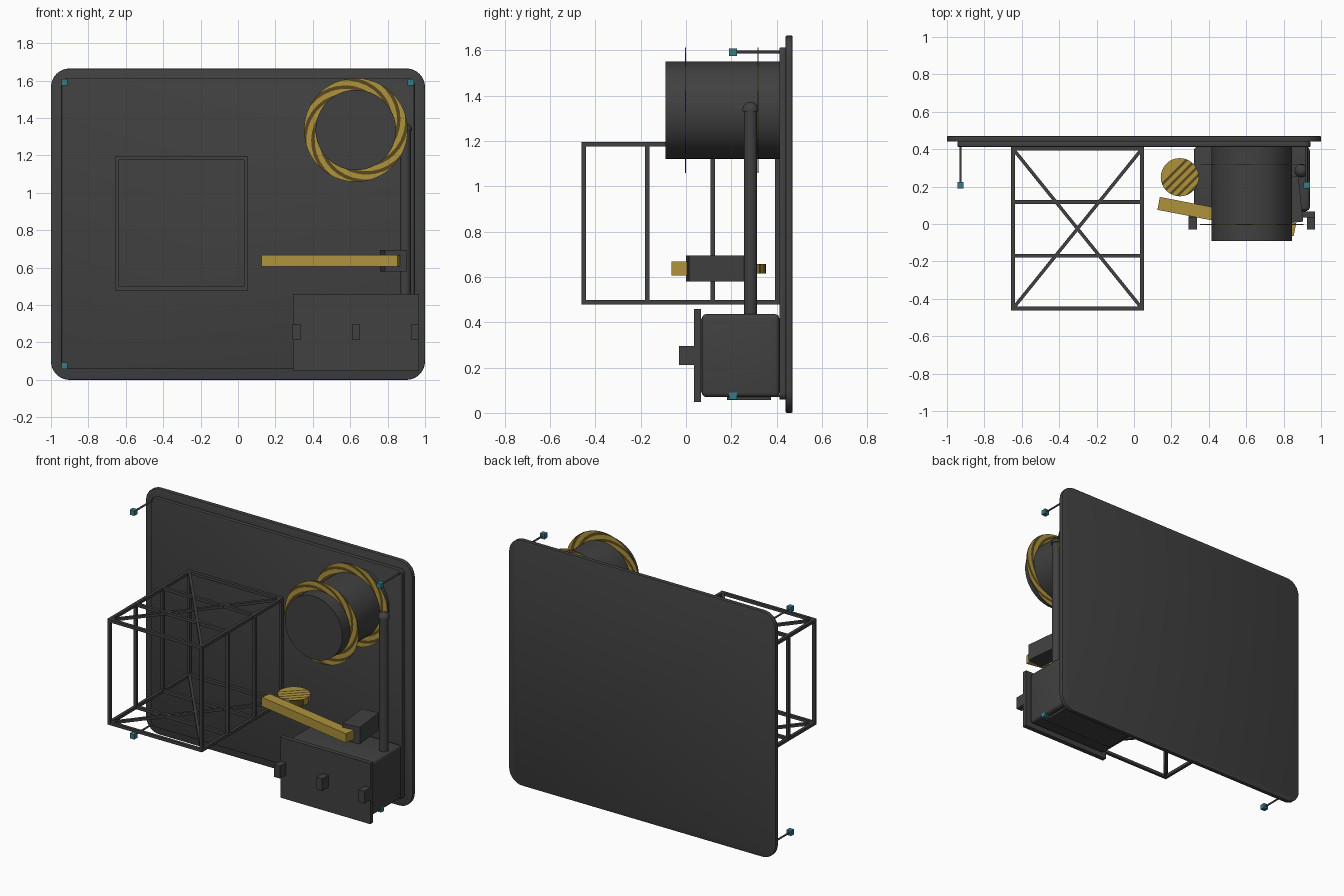
import bpy, bmesh, math
from mathutils import Vector

if "Cube" in bpy.data.objects:
    bpy.data.objects.remove(bpy.data.objects["Cube"])


def material(name, rgb):
    m = bpy.data.materials.new(name)
    m.diffuse_color = (*rgb, 1)
    m.use_nodes = True
    m.node_tree.nodes["Principled BSDF"].inputs["Base Color"].default_value = m.diffuse_color
    return m


CHARCOAL = material("charcoal", (0.052, 0.052, 0.052))
GOLD = material("gold", (0.42, 0.29, 0.045))
BROWN = material("dark_brown", (0.10, 0.066, 0.014))
TEAL = material("teal", (0.035, 0.20, 0.25))


def finish(bm, name, *mats, smooth=False):
    bmesh.ops.recalc_face_normals(bm, faces=bm.faces)
    me = bpy.data.meshes.new(name)
    bm.to_mesh(me)
    bm.free()
    ob = bpy.data.objects.new(name, me)
    bpy.context.collection.objects.link(ob)
    for m in mats:
        me.materials.append(m)
    if smooth:
        bpy.ops.object.select_all(action='DESELECT')
        ob.select_set(True)
        bpy.context.view_layer.objects.active = ob
        bpy.ops.object.shade_smooth_by_angle(angle=math.radians(35))
    return ob


def box(name, lo, hi, mat=CHARCOAL, turn=0, bevel=0):
    """Box from corner to corner, turned about its own vertical axis."""
    lo, hi = Vector(lo), Vector(hi)
    bm = bmesh.new()
    bmesh.ops.create_cube(bm, size=1)
    bmesh.ops.scale(bm, vec=hi - lo, verts=bm.verts)
    if bevel:
        bmesh.ops.bevel(bm, geom=bm.edges[:], offset=bevel, segments=4,
                        profile=0.5, affect='EDGES')
    ob = finish(bm, name, mat, smooth=bevel > 0)
    ob.location = (lo + hi) / 2
    ob.rotation_euler.z = math.radians(turn)
    return ob


def cylinder(name, a, b, r, mat=CHARCOAL, sides=48):
    a, b = Vector(a), Vector(b)
    bm = bmesh.new()
    bmesh.ops.create_cone(bm, cap_ends=True, segments=sides, radius1=r,
                          radius2=r, depth=(b - a).length)
    ob = finish(bm, name, mat, smooth=True)
    ob.location = (a + b) / 2
    ob.rotation_euler = (b - a).to_track_quat('Z', 'Y').to_euler()
    return ob


def rounded_plate(name, x, z0, z1, y0, y1, r, edge):
    bm = bmesh.new()
    pts = []
    for i, (cx, cz) in enumerate([(x - r, z1 - r), (r - x, z1 - r),
                                  (r - x, z0 + r), (x - r, z0 + r)]):
        for k in range(9):
            a = math.pi / 2 * (i + k / 8)
            pts.append((cx + r * math.cos(a), y0, cz + r * math.sin(a)))
    face = bm.faces.new([bm.verts.new(p) for p in pts])
    new = bmesh.ops.extrude_face_region(bm, geom=[face])['geom']
    bmesh.ops.translate(bm, vec=(0, y1 - y0, 0),
                        verts=[v for v in new if isinstance(v, bmesh.types.BMVert)])
    rim = [e for e in bm.edges if abs(e.verts[0].co.y - e.verts[1].co.y) < 1e-5]
    bmesh.ops.bevel(bm, geom=rim, offset=edge, segments=2, profile=0.5, affect='EDGES')
    finish(bm, name, CHARCOAL, smooth=True)


def beam(bm, a, b, w):
    """Square bar between two points."""
    a, b = Vector(a), Vector(b)
    vs = bmesh.ops.create_cube(bm, size=1)['verts']
    bmesh.ops.scale(bm, vec=(w, w, (b - a).length), verts=vs)
    bmesh.ops.rotate(bm, matrix=(b - a).to_track_quat('Z', 'Y').to_matrix(), verts=vs)
    bmesh.ops.translate(bm, vec=(a + b) / 2, verts=vs)


# Back wall: rounded board with a raised inner panel
rounded_plate("back_board", 1.0, 0.0, 1.665, 0.44, 0.47, 0.10, 0.005)
rounded_plate("inner_panel", 0.943, 0.058, 1.612, 0.412, 0.442, 0.03, 0.004)

# Open cage of square bars
bm = bmesh.new()
X0, X1, Y0, Y1, Z0, Z1, W = -0.647, 0.043, -0.452, 0.402, 0.489, 1.185, 0.02
for z in (Z0, Z1):
    for x in (X0, X1):
        beam(bm, (x, Y0 - W / 2, z), (x, Y1 + W / 2, z), W)
    for y in (Y0, -0.17, 0.118, Y1):
        beam(bm, (X0, y, z), (X1, y, z), W)
    beam(bm, (X0, Y0, z), (X1, Y1, z), W * 0.9)
    beam(bm, (X0, Y1, z), (X1, Y0, z), W * 0.9)
for x in (X0, X1):
    for y in (Y0, -0.17, 0.118, Y1):
        beam(bm, (x, y, Z0), (x, y, Z1), W)
finish(bm, "cage", CHARCOAL)

# Drum on the wall with two flat swirl-striped rings
DX, DZ = 0.63, 1.336
cylinder("drum", (DX, -0.09, DZ), (DX, 0.415, DZ), 0.215, sides=64)


def swirl_ring(name, y, r0=0.213, r1=0.277, n=96, rows=6, stripes=8, twist=1.1):
    bm = bmesh.new()
    grid = []
    for j in range(rows + 1):
        t = j / rows
        r = r0 + (r1 - r0) * t
        grid.append([bm.verts.new((DX + r * math.cos(a), y, DZ + r * math.sin(a)))
                     for a in (math.tau * i / n + twist * t for i in range(n))])
    for j in range(rows):
        for i in range(n):
            k = (i + 1) % n
            f = bm.faces.new((grid[j][i], grid[j][k], grid[j + 1][k], grid[j + 1][i]))
            f.material_index = 1 if (i * stripes / n) % 1 >= 0.55 else 0
    new = bmesh.ops.extrude_face_region(bm, geom=bm.faces[:], use_keep_orig=True)['geom']
    bmesh.ops.translate(bm, vec=(0, 0.004, 0),
                        verts=[v for v in new if isinstance(v, bmesh.types.BMVert)])
    finish(bm, name, GOLD, BROWN)


swirl_ring("front_ring", -0.005)
swirl_ring("rear_ring", 0.315)

# Storage box with lid, three handles and a base strip
box("storage_box", (0.32, 0.07, 0.07), (0.94, 0.412, 0.436), bevel=0.02)
box("box_lid", (0.293, 0.035, 0.047), (0.968, 0.066, 0.458))
box("lid_spacer", (0.34, 0.06, 0.09), (0.92, 0.08, 0.416))
box("base_strip", (0.36, 0.18, 0.056), (0.90, 0.375, 0.075))
for name, x in (("left_handle", 0.314), ("middle_handle", 0.631), ("right_handle", 0.947)):
    box(name, (x - 0.022, -0.03, 0.212), (x + 0.022, 0.04, 0.295))

# Upright pole with a domed cap
PX, PY = 0.895, 0.285
cylinder("pole", (PX, PY, 0.42), (PX, PY, 1.345), 0.029, sides=32)
bm = bmesh.new()
bmesh.ops.create_uvsphere(bm, u_segments=32, v_segments=16, radius=0.036)
bmesh.ops.bisect_plane(bm, geom=bm.verts[:] + bm.edges[:] + bm.faces[:],
                       plane_co=(0, 0, -0.005), plane_no=(0, 0, -1), clear_outer=True)
bmesh.ops.holes_fill(bm, edges=bm.edges[:])
finish(bm, "pole_cap", CHARCOAL, smooth=True).location = (PX, PY, 1.336)

# Arm: bracket on the pole, gold bar, striped disc
box("arm_bracket", (0.772, 0.006, 0.58), (0.892, 0.25, 0.695), turn=6)
box("arm_bar", (0.125, 0.005, 0.606), (0.867, 0.075, 0.668), GOLD, turn=-10.9)

bm = bmesh.new()
bmesh.ops.create_cone(bm, cap_ends=True, segments=48, radius1=0.102,
                      radius2=0.102, depth=0.042)
across = Vector((1, -1, 0)).normalized()
STEP = 0.034
for k in range(-2, 3):
    for d in (0, 0.022):
        bmesh.ops.bisect_plane(bm, geom=bm.verts[:] + bm.edges[:] + bm.faces[:],
                               plane_co=across * (k * STEP + d), plane_no=across)
for f in bm.faces:
    f.material_index = 1 if f.calc_center_median().dot(across) % STEP > 0.022 else 0
finish(bm, "arm_disc", GOLD, BROWN).location = (0.245, 0.25, 0.636)

# Corner pegs: thin rods with teal cubes
for sx, side in ((-0.928, "left"), (0.923, "right")):
    for z, level in ((0.076, "lower"), (1.592, "upper")):
        cylinder(f"{level}_{side}_rod", (sx, 0.21, z), (sx, 0.42, z), 0.006, sides=12)
        h = 0.017
        box(f"{level}_{side}_peg", (sx - h, 0.207 - h, z - h), (sx + h, 0.207 + h, z + h), TEAL)
